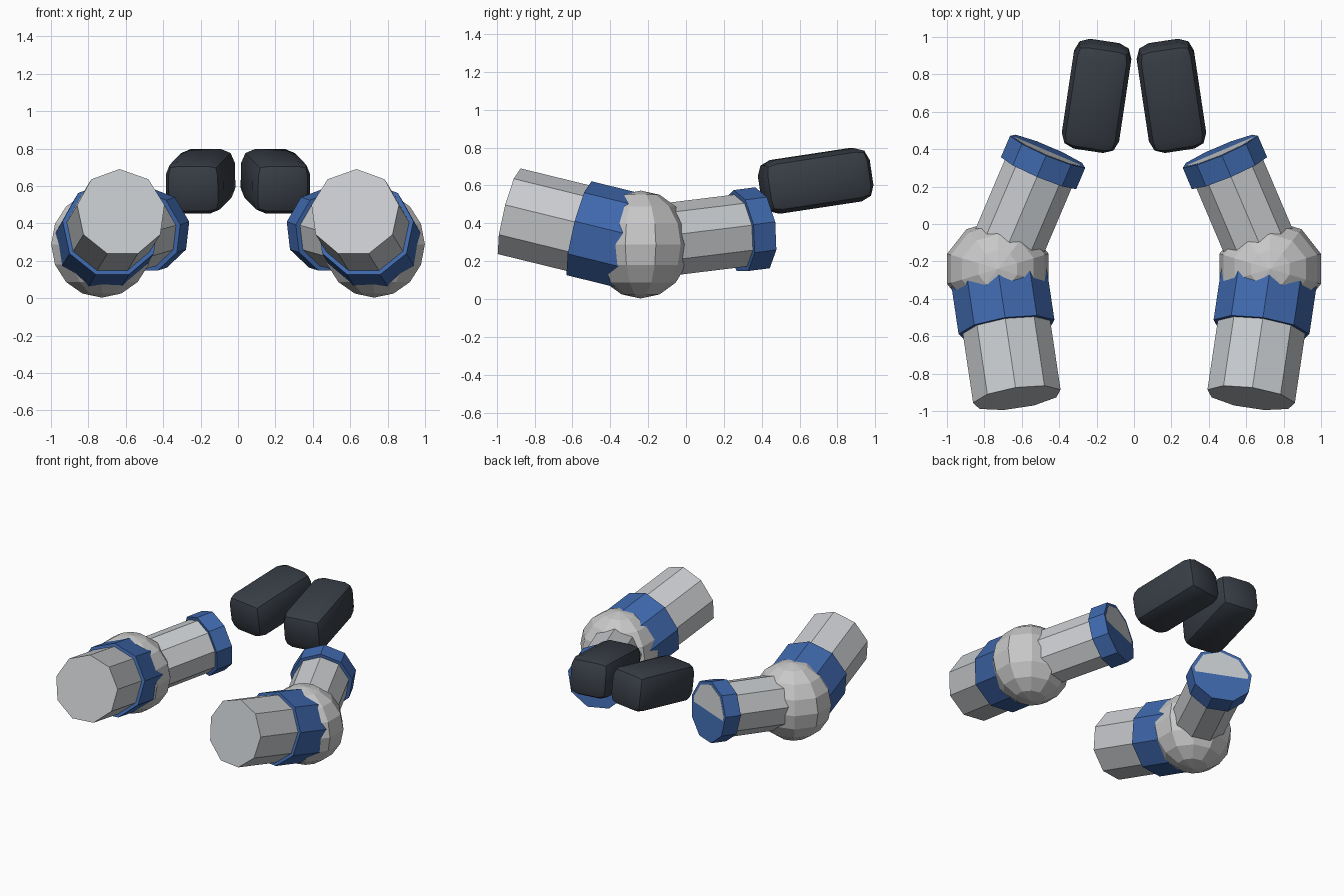
import bpy, bmesh, math
from mathutils import Vector

if "Cube" in bpy.data.objects:
    bpy.data.objects.remove(bpy.data.objects["Cube"])


def material(name, rgb):
    m = bpy.data.materials.new(name)
    m.diffuse_color = (*rgb, 1)
    m.use_nodes = True
    m.node_tree.nodes["Principled BSDF"].inputs["Base Color"].default_value = m.diffuse_color
    return m


GREY = material("pale grey", (0.58, 0.60, 0.62))
JOINT = material("joint grey", (0.58, 0.58, 0.585))
BLUE = material("sleeve blue", (0.05, 0.14, 0.42))
DARK = material("charcoal", (0.04, 0.048, 0.062))


def finish(bm, name, mat):
    bmesh.ops.recalc_face_normals(bm, faces=bm.faces)
    me = bpy.data.meshes.new(name)
    bm.to_mesh(me)
    bm.free()
    me.materials.append(mat)
    ob = bpy.data.objects.new(name, me)
    bpy.context.collection.objects.link(ob)
    return ob


def tube(name, start, end, radius, mat):
    """Closed nine-sided cylinder between two points, one corner facing up."""
    a, b = Vector(start), Vector(end)
    bm = bmesh.new()
    bmesh.ops.create_cone(bm, cap_ends=True, segments=9, radius1=radius,
                          radius2=radius, depth=(b - a).length)
    ob = finish(bm, name, mat)
    ob.location = (a + b) / 2
    ob.rotation_mode = 'QUATERNION'
    ob.rotation_quaternion = (b - a).to_track_quat('Z', 'Y')
    return ob


for side, s in (("right", 1), ("left", -1)):
    def p(x, y, z):
        return Vector((s * x, y, z))

    joint = p(0.728, -0.24, 0.288)
    front = p(0.625, -0.93, 0.457)
    back = p(0.46, 0.39, 0.37)

    # front limb segment and the sleeve around its rear half
    tube(f"{side}_front_limb", front, joint, 0.24, GREY)
    tube(f"{side}_front_sleeve", joint.lerp(front, 0.465),
         joint.lerp(front, -0.05), 0.263, BLUE)

    # ball joint
    bm = bmesh.new()
    bmesh.ops.create_uvsphere(bm, u_segments=10, v_segments=8, radius=0.285)
    for v in bm.verts:
        # turn so that a flat side faces sideways
        ang = math.atan2(v.co.y, v.co.x)
        r = math.hypot(v.co.x, v.co.y)
        k = round(ang / math.radians(18)) % 2
        if k == 0:
            ang += math.radians(18)
        v.co.x, v.co.y = r * math.cos(ang), 0.92 * r * math.sin(ang)
    ball = finish(bm, f"{side}_ball_joint", JOINT)
    ball.location = joint

    # rear limb segment and its end collar, caps almost flush
    tube(f"{side}_rear_limb", joint + Vector((0, 0, 0.005)), back, 0.197, GREY)
    axis = (back - joint).normalized()
    tube(f"{side}_rear_collar", back - axis * 0.125, back, 0.222, BLUE)

    # rounded dark block behind
    bm = bmesh.new()
    bmesh.ops.create_cube(bm, size=1)
    bmesh.ops.scale(bm, vec=(0.31, 0.58, 0.285), verts=bm.verts)
    bmesh.ops.bevel(bm, geom=bm.edges[:], offset=0.075, segments=2,
                    profile=0.5, affect='EDGES')
    block = finish(bm, f"{side}_rear_block", DARK)
    block.location = p(0.2, 0.685, 0.625)
    block.rotation_euler = (math.radians(8.5), 0, s * math.radians(8.5))
    bpy.ops.object.select_all(action='DESELECT')
    block.select_set(True)
    bpy.context.view_layer.objects.active = block
    bpy.ops.object.shade_smooth_by_angle(angle=math.radians(40))
